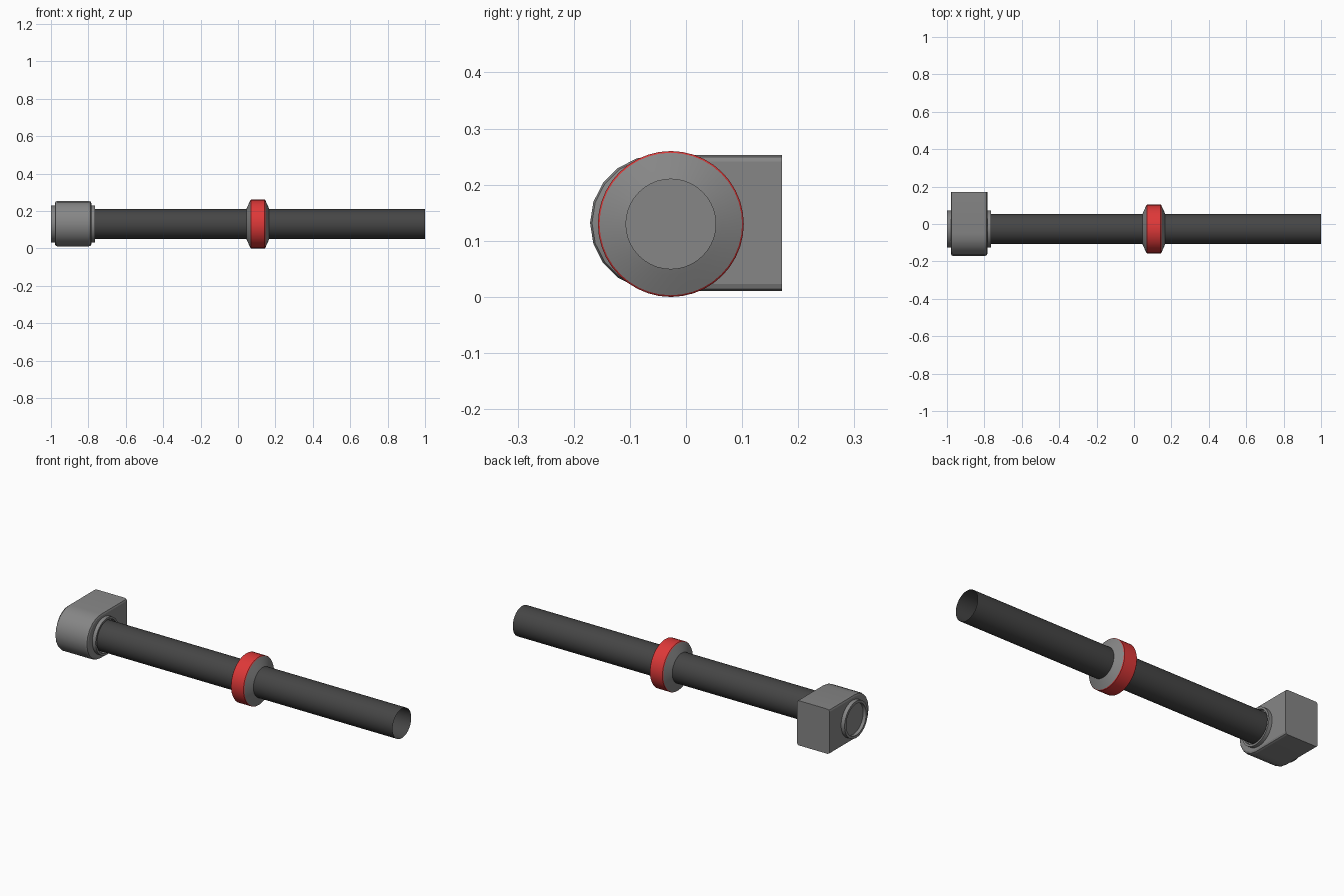
import bpy, bmesh, math

if "Cube" in bpy.data.objects:
    bpy.data.objects.remove(bpy.data.objects["Cube"])

AXIS_Y, AXIS_Z = -0.027, 0.13


def material(name, rgb):
    m = bpy.data.materials.new(name)
    m.use_nodes = True
    m.diffuse_color = (*rgb, 1)
    m.node_tree.nodes["Principled BSDF"].inputs["Base Color"].default_value = (*rgb, 1)
    return m


grey = material("housing grey", (0.24, 0.24, 0.24))
red = material("signal red", (0.73, 0.04, 0.04))
black = material("tube black", (0.06, 0.06, 0.06))


def finish(name, bm, mat):
    me = bpy.data.meshes.new(name)
    bm.to_mesh(me)
    bm.free()
    me.materials.append(mat)
    ob = bpy.data.objects.new(name, me)
    bpy.context.collection.objects.link(ob)
    bpy.ops.object.select_all(action="DESELECT")
    ob.select_set(True)
    bpy.context.view_layer.objects.active = ob
    bpy.ops.object.shade_smooth_by_angle(angle=math.radians(20))
    return ob


def loft(name, sections, mat, cap_start=False, cap_end=False):
    """Bridge matching closed loops of points."""
    bm = bmesh.new()
    loops = [[bm.verts.new(p) for p in s] for s in sections]
    n = len(loops[0])
    for a, b in zip(loops, loops[1:]):
        for i in range(n):
            j = (i + 1) % n
            bm.faces.new((a[i], a[j], b[j], b[i]))
    if cap_start:
        bm.faces.new(loops[0][::-1])
    if cap_end:
        bm.faces.new(loops[-1])
    return finish(name, bm, mat)


def lathe(name, profile, mat, sides=40, **caps):
    """Turn an (x, radius) profile around the tube axis."""
    turn = [2 * math.pi * i / sides for i in range(sides)]
    return loft(name, [[(x, AXIS_Y + r * math.cos(t), AXIS_Z + r * math.sin(t))
                        for t in turn] for x, r in profile], mat, **caps)


# Open hollow tube
lathe("tube", [(-0.784, 0.08), (1.0, 0.08)], black)

# Sliding collar: two tapered cheeks and a red band
lathe("collar_right_cheek", [(0.045, 0.08), (0.049, 0.09), (0.066, 0.127)], grey)
lathe("collar_left_cheek", [(0.146, 0.127), (0.163, 0.09), (0.167, 0.08)], grey)
lathe("collar_band", [(0.066, 0.127), (0.069, 0.13), (0.143, 0.13), (0.146, 0.127)], red)


# Housing: round nose, square back, softened side edges
def housing_section(x, inset):
    r, nose_y, back_y, z = 0.121, -0.05, 0.171, 0.132
    r -= inset
    pts = [(x, back_y, z - r), (x, back_y, z + r)]
    for i in range(11):
        t = math.pi * (0.5 + i / 10)
        pts.append((x, nose_y + r * math.cos(t), z + r * math.sin(t)))
    return pts


X0, X1, B = -0.979, -0.784, 0.012
steps = [(0, B), (B * 0.29, B * 0.29), (B, 0)]
sections = [housing_section(X0 + d, i) for d, i in steps]
sections += [housing_section(X1 - d, i) for d, i in reversed(steps)]
loft("housing", sections, grey, cap_start=True, cap_end=True)

# Rimmed sockets on both sides of the housing
lathe("right_socket", [(-0.982, 0.085), (-1.0, 0.085), (-1.0, 0.099), (X0 + 0.01, 0.099)],
      grey, cap_start=True)
lathe("left_socket", [(X1 - 0.01, 0.099), (-0.764, 0.099), (-0.764, 0.088), (X1, 0.088)],
      grey, cap_end=True)
